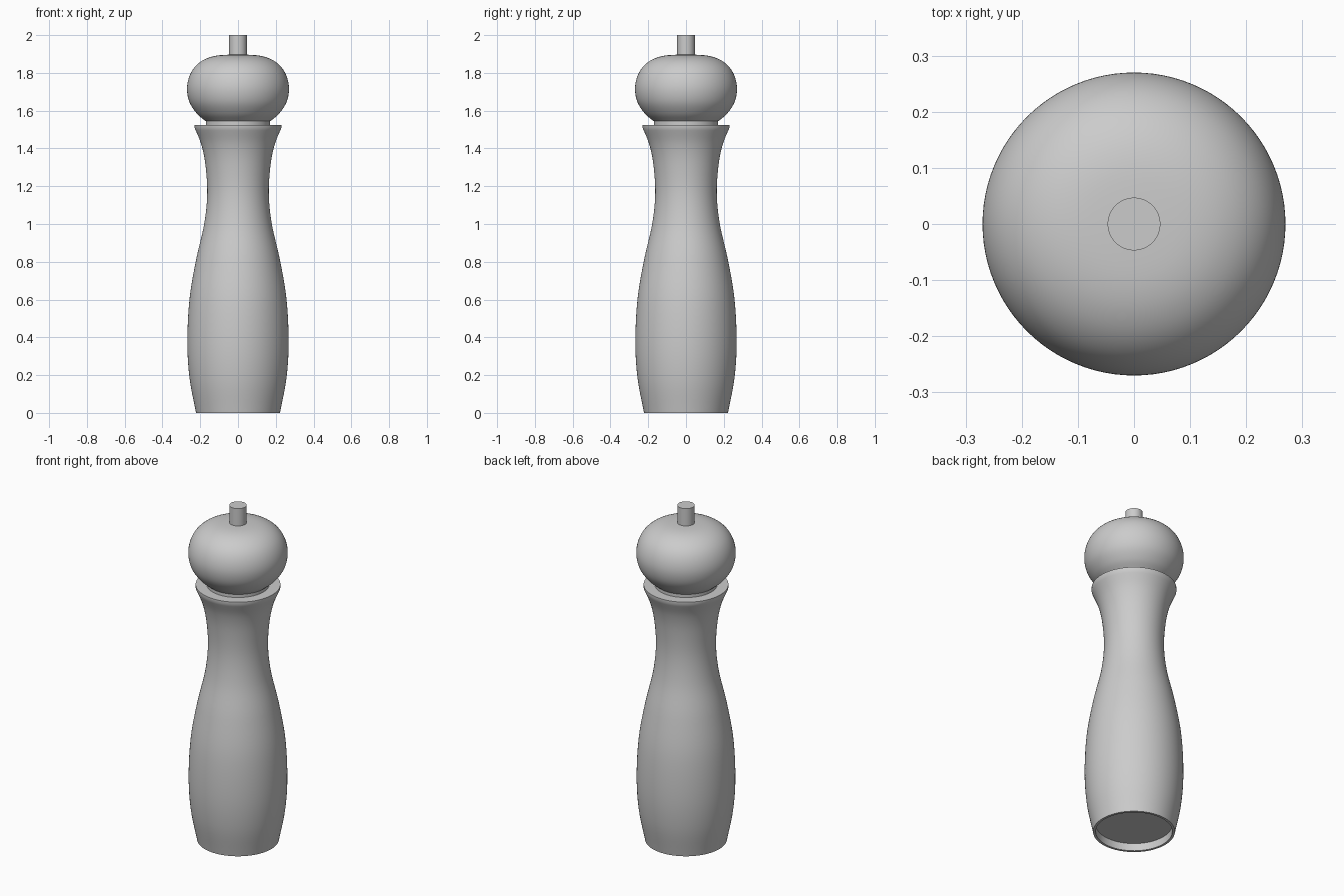
import bpy
import bmesh
import math
from mathutils import Vector

SEGMENTS = 96

default = bpy.data.objects.get("Cube")
if default:
    bpy.data.objects.remove(default, do_unlink=True)

# Single plain grey material
grey = bpy.data.materials.new("plain grey")
grey.use_nodes = True
grey.diffuse_color = (0.6, 0.6, 0.6, 1)
grey.node_tree.nodes["Principled BSDF"].inputs["Base Color"].default_value = grey.diffuse_color


def smooth_line(points, steps=6):
    """Catmull-Rom curve through (radius, height) points."""
    pts = [Vector(p) for p in points]
    pts = [2 * pts[0] - pts[1]] + pts + [2 * pts[-1] - pts[-2]]
    line = []
    for a, b, c, d in zip(pts, pts[1:], pts[2:], pts[3:]):
        for i in range(steps):
            t = i / steps
            line.append(b + (c - a) * t / 2
                        + (2 * a - 5 * b + 4 * c - d) * t**2 / 2
                        + (3 * b - a - 3 * c + d) * t**3 / 2)
    return [tuple(p) for p in line] + [tuple(points[-1])]


def lathe(name, profile):
    """Turn a (radius, height) profile, listed bottom to top, around z."""
    bm = bmesh.new()
    verts = [bm.verts.new((r, 0, z)) for r, z in profile]
    edges = [bm.edges.new(pair) for pair in zip(verts, verts[1:])]
    bmesh.ops.spin(bm, geom=verts + edges, cent=(0, 0, 0), axis=(0, 0, 1),
                   angle=math.tau, steps=SEGMENTS, use_duplicate=False)
    bmesh.ops.remove_doubles(bm, verts=bm.verts, dist=0.0001)
    bmesh.ops.recalc_face_normals(bm, faces=bm.faces)
    mesh = bpy.data.meshes.new(name)
    bm.to_mesh(mesh)
    bm.free()
    mesh.materials.append(grey)
    obj = bpy.data.objects.new(name, mesh)
    bpy.context.collection.objects.link(obj)
    bpy.ops.object.select_all(action="DESELECT")
    obj.select_set(True)
    bpy.context.view_layer.objects.active = obj
    bpy.ops.object.shade_smooth_by_angle(angle=math.radians(35))
    return obj


# Waisted body with a recessed underside and a flat top rim
body_side = smooth_line([
    (0.222, 0), (0.256, 0.18), (0.268, 0.37), (0.257, 0.6), (0.222, 0.81),
    (0.179, 1.0), (0.163, 1.16), (0.172, 1.31), (0.194, 1.42), (0.23, 1.51)])
lathe("body", [(0, 0.045), (0.208, 0.045), (0.208, 0)] + body_side
      + [(0.23, 1.525), (0, 1.525)])

# Narrow collar between body and head
lathe("collar", [(0, 1.515), (0.17, 1.515), (0.17, 1.55), (0, 1.55)])

# Rounded turning head
head_side = smooth_line([
    (0.173, 1.545), (0.218, 1.585), (0.256, 1.643), (0.27, 1.71),
    (0.26, 1.775), (0.23, 1.83), (0.18, 1.87), (0.11, 1.892), (0, 1.898)])
lathe("head", [(0, 1.545)] + head_side)

# Small cylindrical knob
lathe("knob", [(0, 1.88), (0.047, 1.88), (0.047, 2.0), (0, 2.0)])
